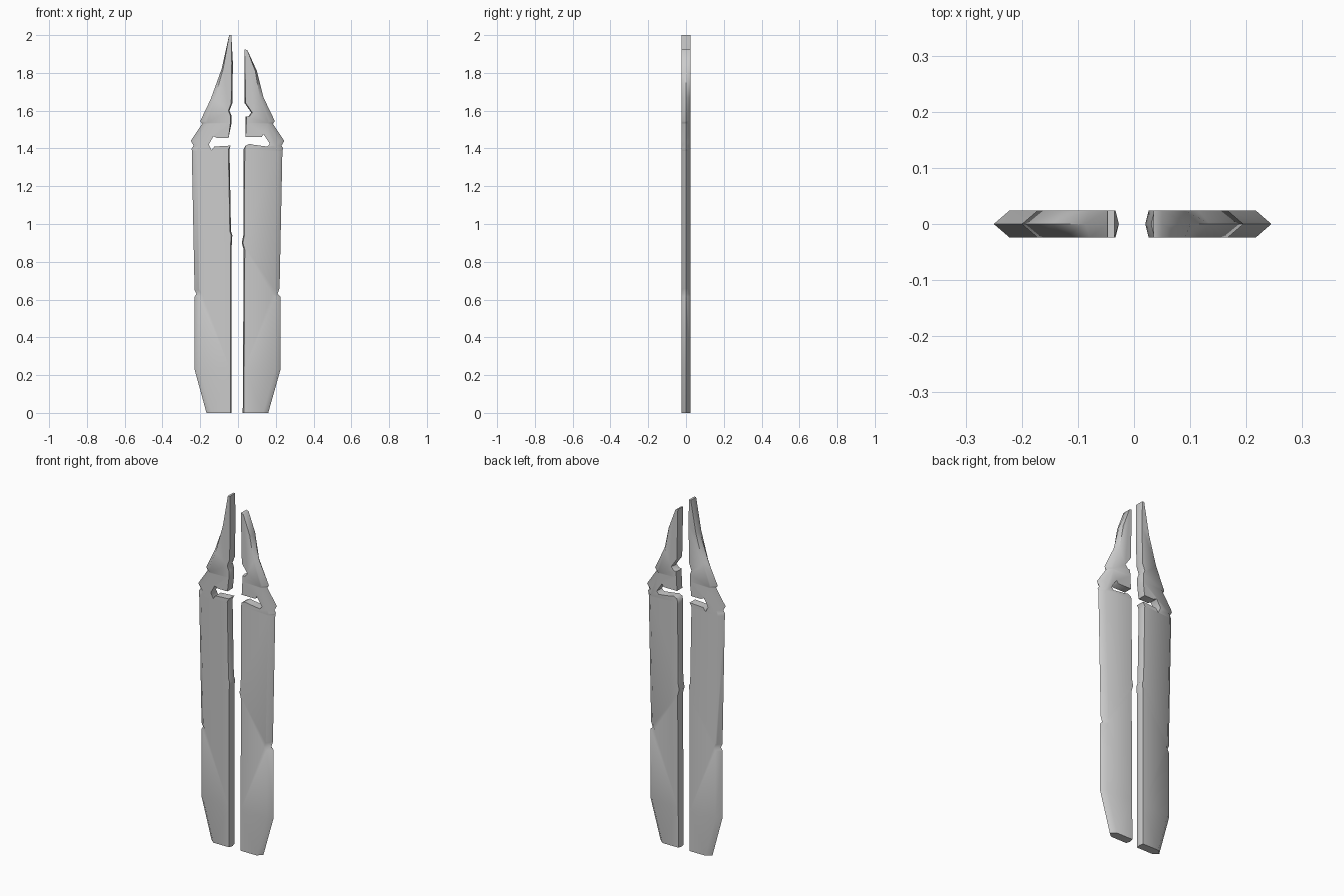
import bpy, bmesh
from mathutils import Vector

if "Cube" in bpy.data.objects:
    bpy.data.objects.remove(bpy.data.objects["Cube"])

HALF = 0.024   # half thickness


def blade_half(name, side, outer, slot, inner, cuts):
    """Outline (x, z) with a pointed outer edge, square slot and lightly bevelled inner edge."""
    pts = []
    for group, inset in ((outer, 0.028), (inner[0], -0.006), (slot, 0.0), (inner[1], -0.006)):
        for x, z in group:
            d = inset
            if group is outer:                      # bevel fades out towards the tip
                d *= min(1.0, max(0.0, (1.92 - z) / 0.35))
            elif z > 1.85:
                d = 0.0
            pts.append((x, z, d))
    bm = bmesh.new()
    rings = []
    for y, k in ((-HALF, 1), (0, 0), (HALF, 1)):
        rings.append([bm.verts.new((side * (x - k * d), y, z)) for x, z, d in pts])
    n = len(pts)
    bm.faces.new(rings[0])
    bm.faces.new(rings[2])
    for a, b in zip(rings, rings[1:]):
        for i in range(n):
            j = (i + 1) % n
            bm.faces.new((a[i], a[j], b[j], b[i]))
    # crease lines across the broad faces
    for (x1, z1), (x2, z2) in cuts:
        co = Vector((side * x1, 0, z1))
        no = Vector((z2 - z1, 0, -side * (x2 - x1))).normalized()
        no = Vector((z2 - z1, 0, -(x2 - x1) * 1.0))
        no.x *= side
        bmesh.ops.bisect_plane(bm, geom=bm.verts[:] + bm.edges[:] + bm.faces[:],
                               plane_co=co, plane_no=no.normalized(), dist=1e-4)
    bmesh.ops.recalc_face_normals(bm, faces=bm.faces[:])
    me = bpy.data.meshes.new(name)
    bm.to_mesh(me)
    bm.free()
    ob = bpy.data.objects.new(name, me)
    bpy.context.collection.objects.link(ob)
    for o in bpy.context.selected_objects:
        o.select_set(False)
    ob.select_set(True)
    bpy.context.view_layer.objects.active = ob
    bpy.ops.object.shade_smooth_by_angle(angle=1.0)


level_cuts = [((0, z), (1, z)) for z in (0.23, 1.385, 1.535)]

# Left half (x given as distance from the centre gap)
blade_half(
    "left_blade_half", -1,
    [(.167, 0), (.23, .23), (.23, .615), (.22, .63), (.23, .65), (.245, 1.40),
     (.235, 1.415), (.25, 1.44), (.19, 1.53), (.20, 1.545), (.145, 1.66),
     (.087, 1.82), (.047, 2.0)],
    [(.05, 1.455), (.11, 1.455), (.13, 1.465), (.155, 1.42), (.14, 1.39),
     (.125, 1.41), (.04, 1.415)],
    ([(.035, 2.0), (.027, 1.85), (.03, 1.64), (.045, 1.60), (.035, 1.575), (.035, 1.53)],
     [(.045, 1.395), (.037, .96), (.03, .94), (.034, .875), (.034, 0)]),
    level_cuts + [((.03, .94), (.22, .63))])

# Right half
blade_half(
    "right_blade_half", 1,
    [(.16, 0), (.225, .23), (.225, .615), (.21, .63), (.22, .66), (.235, 1.39),
     (.24, 1.40), (.23, 1.415), (.245, 1.44), (.185, 1.53), (.195, 1.545),
     (.135, 1.67), (.10, 1.81), (.05, 1.92)],
    [(.04, 1.46), (.125, 1.46), (.135, 1.475), (.168, 1.425), (.155, 1.41),
     (.08, 1.42), (.06, 1.425), (.04, 1.415)],
    ([(.035, 1.925), (.035, 1.64), (.07, 1.59), (.055, 1.57), (.04, 1.57)],
     [(.03, 1.395), (.028, .94), (.02, .90), (.03, .865), (.025, 0)]),
    level_cuts + [((.02, .90), (.21, .63))])
